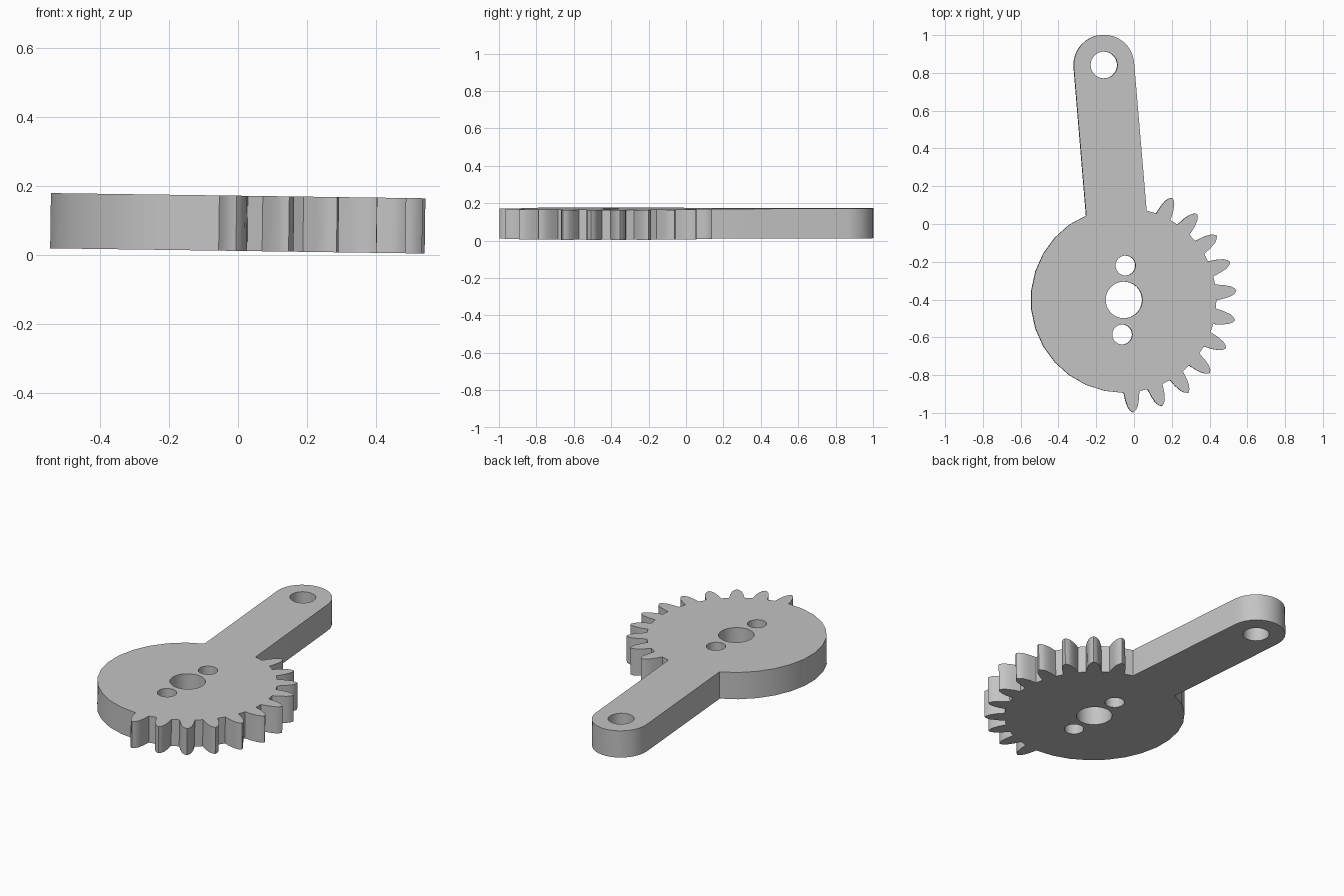
import bpy
import bmesh
from math import radians, sin, cos
from mathutils import Vector

if "Cube" in bpy.data.objects:
    bpy.data.objects.remove(bpy.data.objects["Cube"], do_unlink=True)

HUB = Vector((-0.054, -0.402))
TIP = Vector((-0.16, 0.842))
RADIUS, TIP_RADIUS = 0.492, 0.16
THICKNESS = 0.16
TILT = 0.0139


def polar(center, radius, degrees):
    a = radians(degrees)
    return center + Vector((cos(a), sin(a))) * radius


def ring(center, radius, count):
    return [polar(center, radius, 360 * i / count) for i in range(count)]


# Outline, counter-clockwise: eleven teeth from the bottom up to the arm
outline = []
tooth_half = [(0.0, 4.9), (0.045, 3.8), (0.08, 2.6), (0.098, 1.4)]
for i in range(11):
    middle = -85.3 + 15 * i
    outline += [polar(HUB, RADIUS - 0.003 + h, middle - w) for h, w in tooth_half]
    outline.append(polar(HUB, RADIUS + 0.106, middle))
    outline += [polar(HUB, RADIUS - 0.003 + h, middle + w) for h, w in reversed(tooth_half)]

# Arm with a rounded end
outline.append(Vector((0.066, 0.071)))
outline += [polar(TIP, TIP_RADIUS, 4.7 + 180 * i / 16) for i in range(17)]
outline.append(Vector((-0.254, 0.044)))

# Plain rim of the disc
outline += [polar(HUB, RADIUS, a) for a in range(126, 271, 12)]

# Shaft hole, two screw holes and the arm pivot hole
holes = [
    ring(HUB, 0.097, 32),
    ring(Vector((-0.046, -0.22)), 0.053, 24),
    ring(Vector((-0.063, -0.585)), 0.053, 24),
    ring(TIP, 0.071, 28),
]

# Filled profile with thickness
curve = bpy.data.curves.new("gear_arm_profile", "CURVE")
curve.dimensions = "2D"
curve.fill_mode = "BOTH"
curve.extrude = THICKNESS / 2
for loop in [outline] + holes:
    spline = curve.splines.new("POLY")
    spline.points.add(len(loop) - 1)
    for point, co in zip(spline.points, loop):
        point.co = (co.x, co.y, 0, 1)
    spline.use_cyclic_u = True
profile = bpy.data.objects.new("gear_arm_profile", curve)
bpy.context.collection.objects.link(profile)

# Solid mesh, welded so that the sides shade smoothly
depsgraph = bpy.context.evaluated_depsgraph_get()
mesh = bpy.data.meshes.new_from_object(profile.evaluated_get(depsgraph))
bpy.data.objects.remove(profile, do_unlink=True)
bm = bmesh.new()
bm.from_mesh(mesh)
bmesh.ops.remove_doubles(bm, verts=bm.verts, dist=0.0005)
bmesh.ops.recalc_face_normals(bm, faces=bm.faces)
bm.to_mesh(mesh)
bm.free()

gear_arm = bpy.data.objects.new("gear_arm", mesh)
bpy.context.collection.objects.link(gear_arm)
gear_arm.location.z = THICKNESS / 2 + 0.011
gear_arm.rotation_euler.y = TILT

# Plain grey material
grey = bpy.data.materials.new("light_grey")
grey.use_nodes = True
color = (0.55, 0.55, 0.55, 1)
grey.diffuse_color = color
grey.node_tree.nodes["Principled BSDF"].inputs["Base Color"].default_value = color
mesh.materials.clear()
mesh.materials.append(grey)

bpy.context.view_layer.objects.active = gear_arm
gear_arm.select_set(True)
bpy.ops.object.shade_smooth_by_angle(angle=radians(25))
